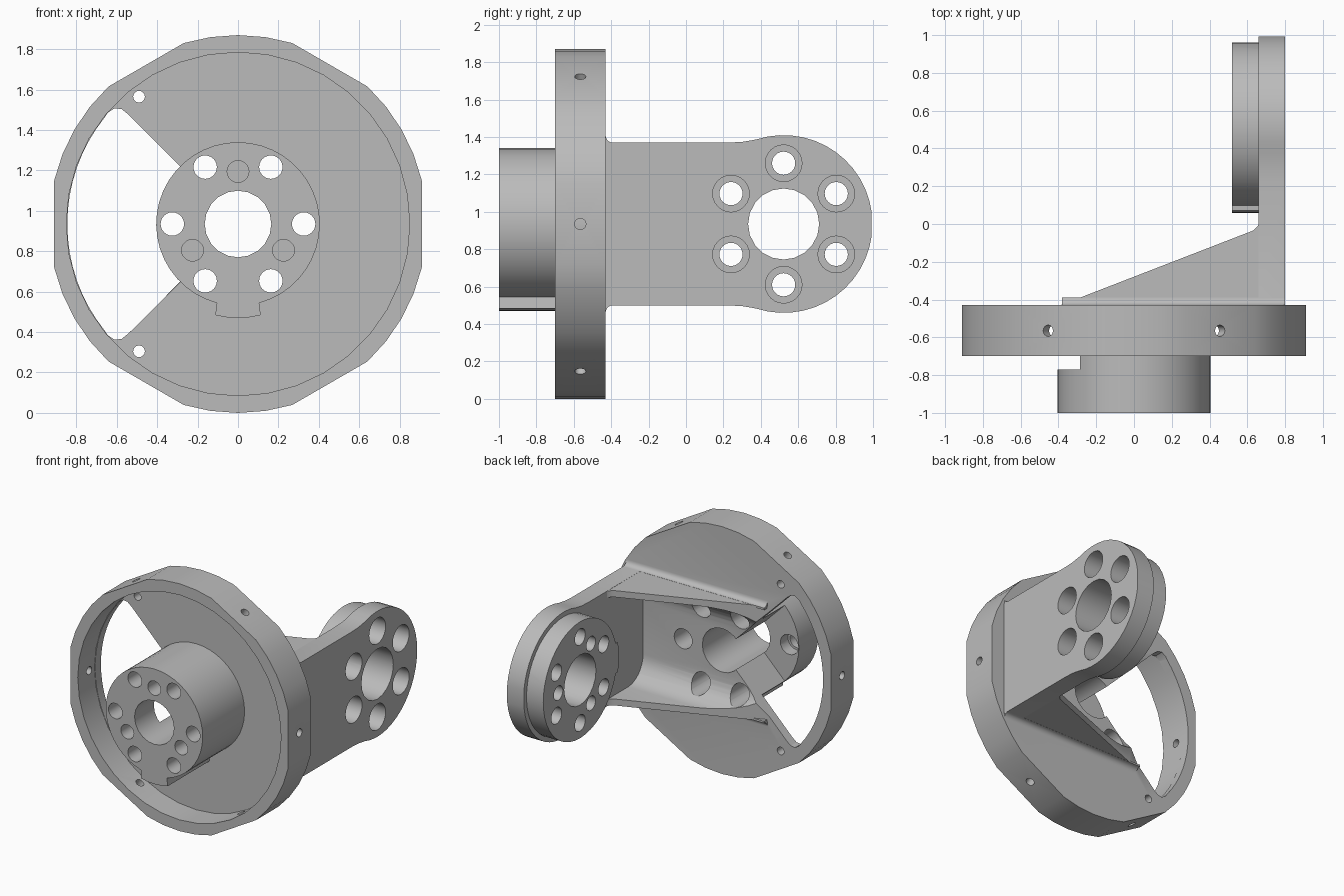
import bpy, bmesh
from math import sin, cos, radians
from mathutils import Matrix, Vector

if "Cube" in bpy.data.objects:
    bpy.data.objects.remove(bpy.data.objects["Cube"], do_unlink=True)

MID = 0.935      # height of the main axis
ARM_Y = 0.522    # centre of the arm's round end

grey = bpy.data.materials.new("plain grey")
grey.use_nodes = True
grey.diffuse_color = (0.5, 0.5, 0.5, 1)
grey.node_tree.nodes["Principled BSDF"].inputs["Base Color"].default_value = (0.5, 0.5, 0.5, 1)


def arc(cx, cy, r, start, end, steps):
    angles = [radians(start + (end - start) * i / steps) for i in range(steps + 1)]
    return [(cx + r * cos(a), cy + r * sin(a)) for a in angles]


def circle(cx, cy, r, sides=24):
    return arc(cx, cy, r, 0, 360, sides)[:-1]


def polar(r, angle):
    return r * cos(radians(angle)), r * sin(radians(angle))


def mirrored(points):
    """Close a half outline by mirroring its second coordinate."""
    return points + [(u, -v) for u, v in reversed(points)]


def prism(name, points, axis, low, high):
    """Extrude a flat outline along x, y or z; heights are relative to MID."""
    place = {"x": lambda u, v, t: (t, u, v + MID),
             "y": lambda u, v, t: (u, t, v + MID),
             "z": lambda u, v, t: (u, v, t + MID)}[axis]
    bm = bmesh.new()
    ends = [[bm.verts.new(place(u, v, t)) for u, v in points] for t in (low, high)]
    bm.faces.new(ends[0])
    bm.faces.new(ends[1][::-1])
    n = len(points)
    for i in range(n):
        j = (i + 1) % n
        bm.faces.new((ends[0][i], ends[0][j], ends[1][j], ends[1][i]))
    bmesh.ops.recalc_face_normals(bm, faces=bm.faces)
    mesh = bpy.data.meshes.new(name)
    bm.to_mesh(mesh)
    bm.free()
    mesh.materials.append(grey)
    obj = bpy.data.objects.new(name, mesh)
    bpy.context.collection.objects.link(obj)
    return obj


def combine(target, tool, operation):
    """Apply a boolean and remove the tool."""
    mod = target.modifiers.new("boolean", "BOOLEAN")
    mod.operation = operation
    mod.solver = "EXACT"
    mod.object = tool
    bpy.context.view_layer.update()
    graph = bpy.context.evaluated_depsgraph_get()
    mesh = bpy.data.meshes.new_from_object(target.evaluated_get(graph))
    target.modifiers.clear()
    target.data = mesh
    bpy.data.objects.remove(tool, do_unlink=True)


def add(target, *args):
    combine(target, prism("addition", *args), "UNION")


def cut(target, *args):
    combine(target, prism("cutter", *args), "DIFFERENCE")


def keyed_circle(cx, r, key):
    """Round outline with a raised key tab at the given angle."""
    return (arc(cx, 0, r, key + 15, key + 345, 40)
            + arc(cx, 0, 0.465, key - 14, key + 14, 4))


# Flange: round disc with six flats and a recessed front
outline = []
for k in range(6):
    outline += arc(0, 0, 0.935, 60 * k + 13.3, 60 * k + 46.7, 4)
body = prism("flanged_bracket", outline, "y", -0.70, -0.43)
cut(body, circle(0, 0, 0.85, 36), "y", -0.8, -0.50)

# Gussets: sloped block hollowed into two walls with rounded inside corners
gusset = prism("gusset", [(-0.467, -0.46), (0.63, -0.035), (0.655, -0.01), (0.67, 0.02),
                          (0.75, 0.02), (0.75, -0.46)], "z", -0.434, 0.434)
pocket = mirrored([(0.1, 0.385)] + arc(-0.25, 0.205, 0.18, 90, 180, 8) + [(-0.5, 0.205)])
cut(gusset, pocket, "x", -0.7, 0.66)

# Arm: flat plate ending in a round head
arm = mirrored([(-0.46, 0.435), (0.22, 0.435), (0.30, 0.439)] + arc(ARM_Y, 0, 0.475, 108, 0, 14)[:-1])
add(gusset, arm, "x", 0.66, 0.80)
combine(body, gusset, "UNION")

# Fillets between gussets and flange
for side in (1, -1):
    fillet = [(-0.45, 0.475 * side), (-0.45, 0.42 * side), (-0.39, 0.42 * side)]
    fillet += [(y, z * side) for y, z in arc(-0.39, 0.475, 0.04, 270, 180, 5)]
    add(body, fillet, "x", -0.38, 0.799)

# Hub on the flange and pad on the arm, each with a key tab
add(body, keyed_circle(0, 0.405, 270), "y", -1.0, -0.47)
add(body, keyed_circle(ARM_Y, 0.44, 180), "x", 0.52, 0.70)

# Wedge window opening the flange and the back of the hub
corner = [(-0.54, 0.54), (-0.575, 0.568), (-0.61, 0.573), (-0.645, 0.55)]
window = [(0, 0)] + corner + arc(0, 0, 0.845, 141, 219, 16)
window += [(x, -z) for x, z in reversed(corner)]
cut(body, window, "y", -0.77, 0.1)

# Centre bores
cut(body, circle(0, 0, 0.165, 20), "y", -1.1, 0.1)
cut(body, circle(ARM_Y, 0, 0.19, 20), "x", 0.4, 0.9)

# Rings of counterbored bolt holes
for k in range(6):
    u, v = polar(0.325, 60 * k)
    cut(body, circle(u, v, 0.058), "y", -1.1, -0.5)
    cut(body, circle(u, v, 0.075), "y", -0.86, 0.1)
    u, v = polar(0.325, 60 * k + 30)
    cut(body, circle(ARM_Y + u, v, 0.062), "x", 0.4, 0.75)
    cut(body, circle(ARM_Y + u, v, 0.098), "x", 0.66, 0.9)

# Blind dowel holes in hub and pad
for k in range(3):
    u, v = polar(0.26, 120 * k + 90)
    cut(body, circle(u, v, 0.054, 20), "y", -1.1, -0.86)
    u, v = polar(0.26, 120 * k)
    cut(body, circle(ARM_Y + u, v, 0.054, 20), "x", 0.4, 0.64)

# Small holes through the web and radially through each flat of the rim
for side in (1, -1):
    cut(body, circle(-0.49, 0.63 * side, 0.029, 16), "y", -0.6, -0.3)
axis_point = Vector((0, 0, MID))
for k in range(6):
    drill = prism("drill", circle(-0.565, 0, 0.03, 16), "x", 0.80, 1.0)
    turn = Matrix.Rotation(radians(60 * k), 4, "Y")
    drill.data.transform(Matrix.Translation(axis_point) @ turn @ Matrix.Translation(-axis_point))
    combine(body, drill, "DIFFERENCE")

# Smooth the rounded walls, keep the edges crisp
bpy.ops.object.select_all(action="DESELECT")
body.select_set(True)
bpy.context.view_layer.objects.active = body
bpy.ops.object.shade_smooth_by_angle(angle=radians(25))
